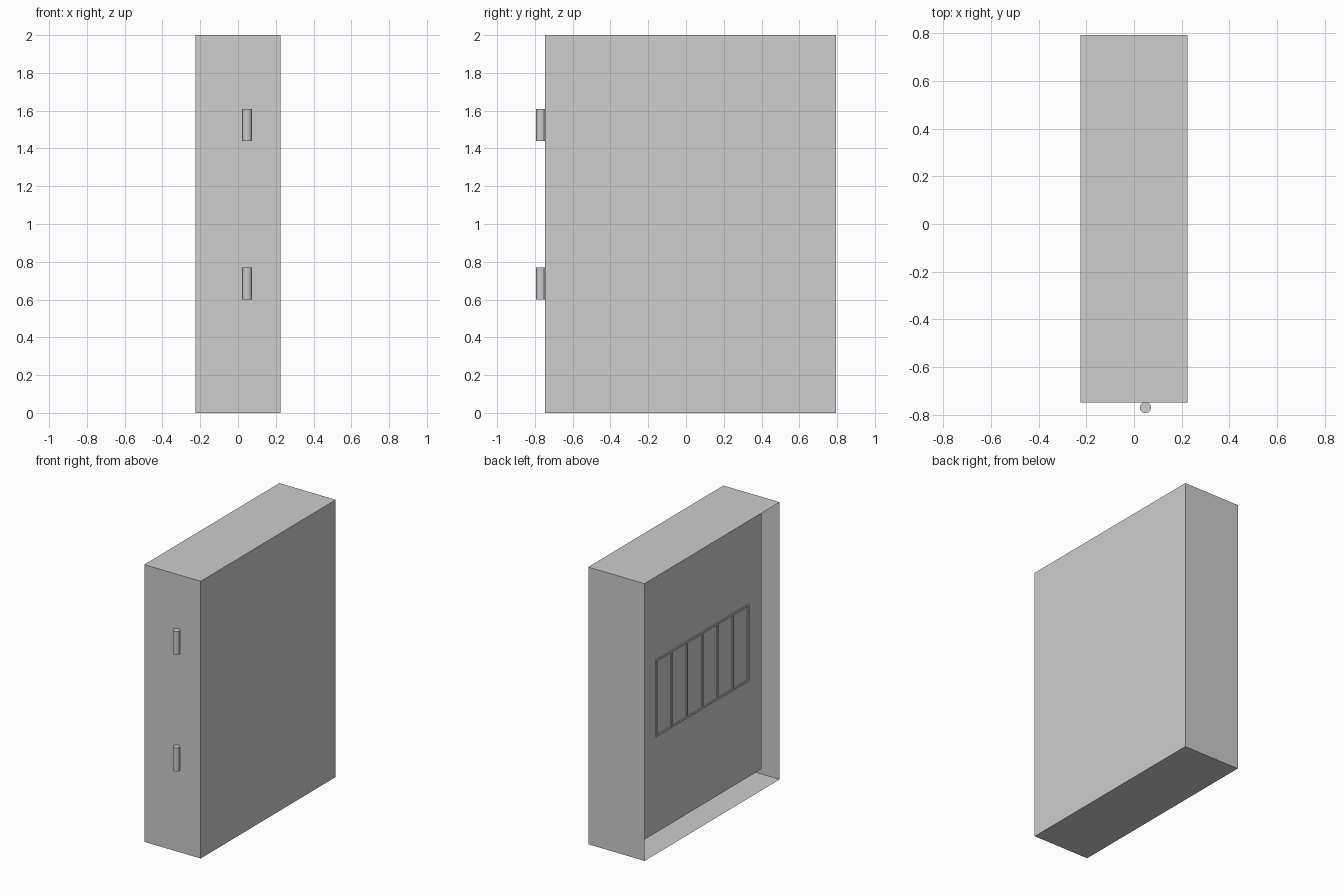
import bpy
import bmesh
from mathutils import Vector

cube = bpy.data.objects.get("Cube")
if cube:
    bpy.data.objects.remove(cube, do_unlink=True)

SHADE = (0.61, 0.61, 0.61, 1)
grey = bpy.data.materials.new("plain_grey")
grey.use_nodes = True
grey.diffuse_color = SHADE
grey.node_tree.nodes["Principled BSDF"].inputs["Base Color"].default_value = SHADE


def finish(name, bm):
    mesh = bpy.data.meshes.new(name)
    bm.to_mesh(mesh)
    bm.free()
    mesh.materials.append(grey)
    obj = bpy.data.objects.new(name, mesh)
    bpy.context.collection.objects.link(obj)
    return obj


def add_box(bm, low, high):
    low, high = Vector(low), Vector(high)
    verts = bmesh.ops.create_cube(bm, size=1)["verts"]
    bmesh.ops.scale(bm, vec=high - low, verts=verts)
    bmesh.ops.translate(bm, vec=(low + high) / 2, verts=verts)


HALF_X, FRONT, BACK, TOP = 0.225, -0.747, 0.793, 2.0

# Thin-walled cabinet shell, open on its -x side
bm = bmesh.new()
add_box(bm, (-HALF_X, FRONT, 0), (HALF_X, BACK, TOP))
bm.normal_update()
open_side = [f for f in bm.faces if f.normal.x < -0.9]
bmesh.ops.delete(bm, geom=open_side, context='FACES_ONLY')
finish("cabinet_shell", bm)

# Inner body, standing clear of the shell all round
GAP = 0.085
INNER_X = HALF_X - GAP
bm = bmesh.new()
add_box(bm, (-INNER_X, FRONT + GAP, GAP), (INNER_X, BACK - GAP, TOP - 0.07))
finish("inner_body", bm)

# Barred grille on the inner body
Y0, Y1, Z0, Z1 = -0.51, 0.55, 0.78, 1.335
BAR, PANES = 0.012, 6
X0, X1 = -INNER_X - 0.008, -INNER_X + 0.001
bm = bmesh.new()
for z in (Z0, Z1 - BAR):
    add_box(bm, (X0, Y0, z), (X1, Y1, z + BAR))
for i in range(PANES + 1):
    y = Y0 + (Y1 - Y0 - BAR) * i / PANES
    add_box(bm, (X0, y, Z0 + BAR), (X1, y + BAR, Z1 - BAR))
finish("grille", bm)

# Two hinge barrels on the front edge
for name, z in (("lower_hinge", 0.685), ("upper_hinge", 1.525)):
    bm = bmesh.new()
    bmesh.ops.create_cone(bm, cap_ends=True, segments=12, radius1=0.024,
                          radius2=0.024, depth=0.17)
    bmesh.ops.translate(bm, vec=(0.048, FRONT - 0.022, z), verts=bm.verts)
    finish(name, bm)
